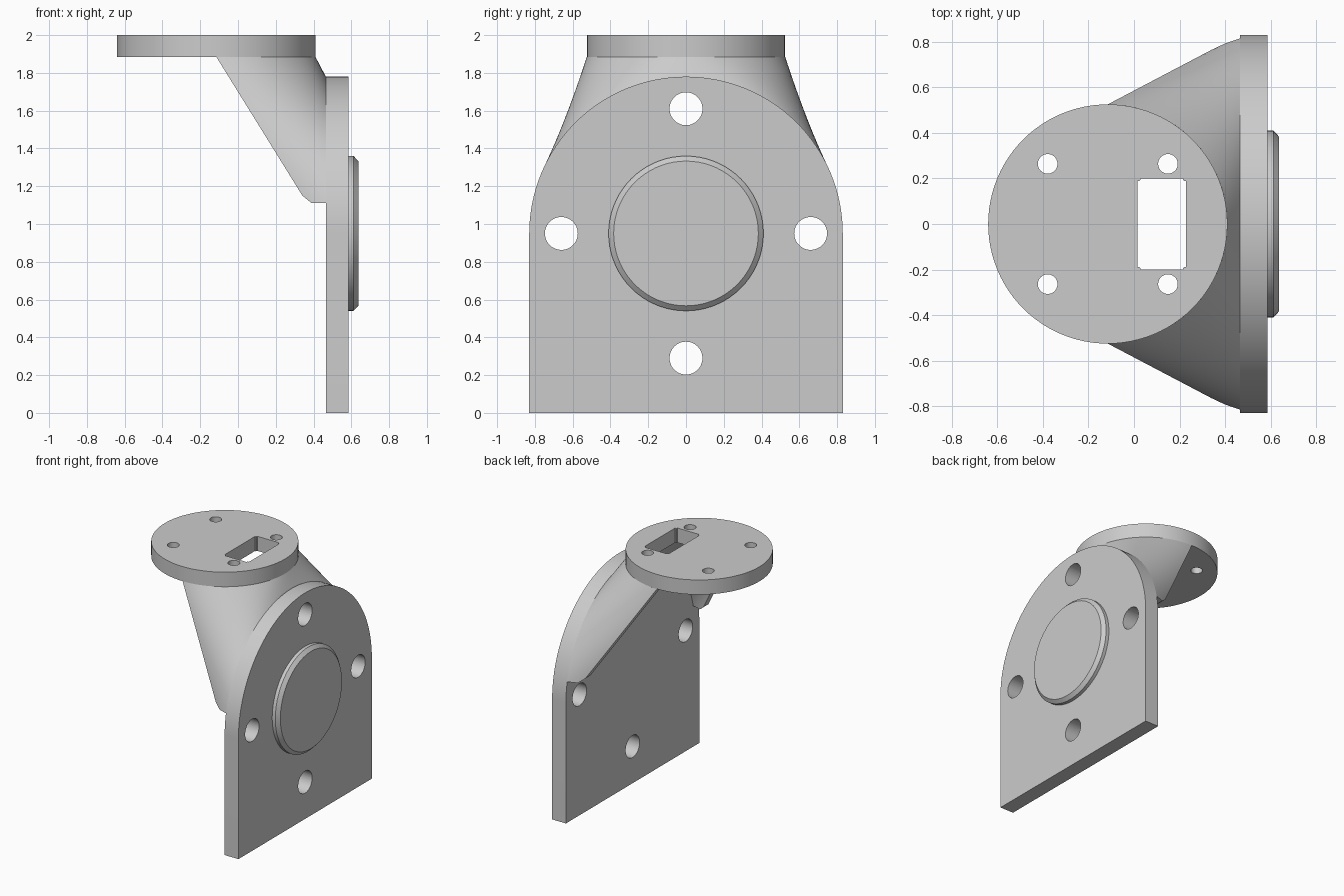
import bpy, bmesh, math
from math import sin, cos, pi
from mathutils import Matrix, Vector

if "Cube" in bpy.data.objects:
    bpy.data.objects.remove(bpy.data.objects["Cube"])

grey = bpy.data.materials.new("plain_grey")
grey.use_nodes = True
colour = (0.6, 0.6, 0.6, 1)
grey.diffuse_color = colour
grey.node_tree.nodes["Principled BSDF"].inputs["Base Color"].default_value = colour

# Main dimensions
FLANGE_X, FLANGE_R, FLANGE_Z = -0.115, 0.525, 1.885
PLATE_IN, PLATE_OUT, PLATE_R, AXIS_Z = 0.465, 0.585, 0.83, 0.95
WALL, NECK_Z = 0.06, 1.11


def make_object(name, bm):
    bmesh.ops.recalc_face_normals(bm, faces=bm.faces)
    mesh = bpy.data.meshes.new(name)
    bm.to_mesh(mesh)
    bm.free()
    mesh.materials.append(grey)
    obj = bpy.data.objects.new(name, mesh)
    bpy.context.collection.objects.link(obj)
    return obj


def activate(obj):
    bpy.ops.object.select_all(action='DESELECT')
    obj.select_set(True)
    bpy.context.view_layer.objects.active = obj


def finish(obj):
    activate(obj)
    bpy.ops.object.shade_smooth_by_angle(angle=math.radians(30))


def prism(bm, points, offset):
    """Extrude a closed outline along an offset."""
    face = bm.faces.new([bm.verts.new(p) for p in points])
    new = bmesh.ops.extrude_face_region(bm, geom=[face], use_keep_orig=True)["geom"]
    verts = [g for g in new if isinstance(g, bmesh.types.BMVert)]
    bmesh.ops.translate(bm, verts=verts, vec=offset)


def ring(centre, radius, axis, count=48):
    """Circle of points around the X or Z axis."""
    c = Vector(centre)
    turns = [2 * pi * i / count for i in range(count)]
    if axis == 'X':
        return [c + Vector((0, radius * sin(t), radius * cos(t))) for t in turns]
    return [c + Vector((radius * cos(t), radius * sin(t), 0)) for t in turns]


def cut(obj, bm):
    """Subtract the cutter mesh, then discard it."""
    cutter = make_object("cutter", bm)
    cutter.hide_render = True
    mod = obj.modifiers.new("holes", 'BOOLEAN')
    mod.operation, mod.solver, mod.object = 'DIFFERENCE', 'EXACT', cutter
    activate(obj)
    bpy.ops.object.modifier_apply(modifier=mod.name)
    bpy.data.objects.remove(cutter)


# Arched mounting plate with four bolt holes
bm = bmesh.new()
arch = [(PLATE_IN, PLATE_R * cos(pi * i / 64), AXIS_Z + PLATE_R * sin(pi * i / 64))
        for i in range(65)]
outline = [(PLATE_IN, PLATE_R, 0)] + arch + [(PLATE_IN, -PLATE_R, 0)]
prism(bm, outline, (PLATE_OUT - PLATE_IN, 0, 0))
plate = make_object("mounting_plate", bm)
bm = bmesh.new()
for k in range(4):
    a = k * pi / 2
    prism(bm, ring((0.4, 0.66 * cos(a), AXIS_Z + 0.66 * sin(a)), 0.087, 'X'), (0.3, 0, 0))
cut(plate, bm)
finish(plate)

# Chamfered locating boss
bm = bmesh.new()
loops = [[bm.verts.new(p) for p in ring((x, 0, AXIS_Z), r, 'X', 72)]
         for x, r in ((PLATE_OUT, 0.41), (0.612, 0.41), (0.637, 0.383))]
for lower, upper in zip(loops, loops[1:]):
    for i in range(72):
        j = (i + 1) % 72
        bm.faces.new((lower[i], lower[j], upper[j], upper[i]))
bm.faces.new(loops[0])
bm.faces.new(loops[-1])
finish(make_object("locating_boss", bm))

# Round top flange with bolt holes and a rectangular slot
bm = bmesh.new()
prism(bm, ring((FLANGE_X, 0, FLANGE_Z), FLANGE_R, 'Z', 96), (0, 0, 2 - FLANGE_Z))
flange = make_object("top_flange", bm)
bm = bmesh.new()
for sx in (-1, 1):
    for sy in (-1, 1):
        prism(bm, ring((FLANGE_X + 0.264 * sx, 0.264 * sy, 1.8), 0.043, 'Z'), (0, 0, 0.4))
box = Matrix.Translation((0.122, 0, 2)) @ Matrix.Diagonal((0.212, 0.4, 0.4, 1))
slot = bmesh.ops.create_cube(bm, size=1, matrix=box)["verts"]
uprights = {e for v in slot for e in v.link_edges
            if abs(e.verts[0].co.z - e.verts[1].co.z) > 0.1}
bmesh.ops.bevel(bm, geom=list(uprights), offset=0.012, segments=3, affect='EDGES')
cut(flange, bm)
finish(flange)

# Hollow neck: half circle under the flange lofted to the plate's arch
bm = bmesh.new()
ARC, STEPS = 64, 12


def skin(inset):
    rows = []
    for i in range(ARC + 1):
        t = pi * (i / ARC - 0.5)
        r, R = FLANGE_R - inset, PLATE_R - inset
        top = Vector((FLANGE_X + r * cos(t), r * sin(t), FLANGE_Z))
        side = Vector((PLATE_IN, R * sin(t), AXIS_Z + R * cos(t)))
        rows.append([bm.verts.new(top.lerp(side, s / STEPS)) for s in range(STEPS + 1)])
    for a, b in zip(rows, rows[1:]):
        for s in range(STEPS):
            bm.faces.new((a[s], a[s + 1], b[s + 1], b[s]))
    return rows


outer, inner = skin(0), skin(WALL)
for i in range(ARC):
    for s in (0, STEPS):
        bm.faces.new((outer[i][s], outer[i + 1][s], inner[i + 1][s], inner[i][s]))
for i in (0, ARC):
    for s in range(STEPS):
        bm.faces.new((outer[i][s], outer[i][s + 1], inner[i][s + 1], inner[i][s]))

# Trim the neck's lower ends clear of the side bolt holes, easing the corner
for point, normal in (((0, 0, NECK_Z), (0, 0, -1)),
                      ((0.335, 0, 1.155), (-0.045, 0, -0.055))):
    bmesh.ops.bisect_plane(bm, geom=bm.verts[:] + bm.edges[:] + bm.faces[:],
                           plane_co=point, plane_no=normal, clear_outer=True)
    bmesh.ops.holes_fill(bm, edges=[e for e in bm.edges if e.is_boundary], sides=0)
finish(make_object("hollow_neck", bm))
